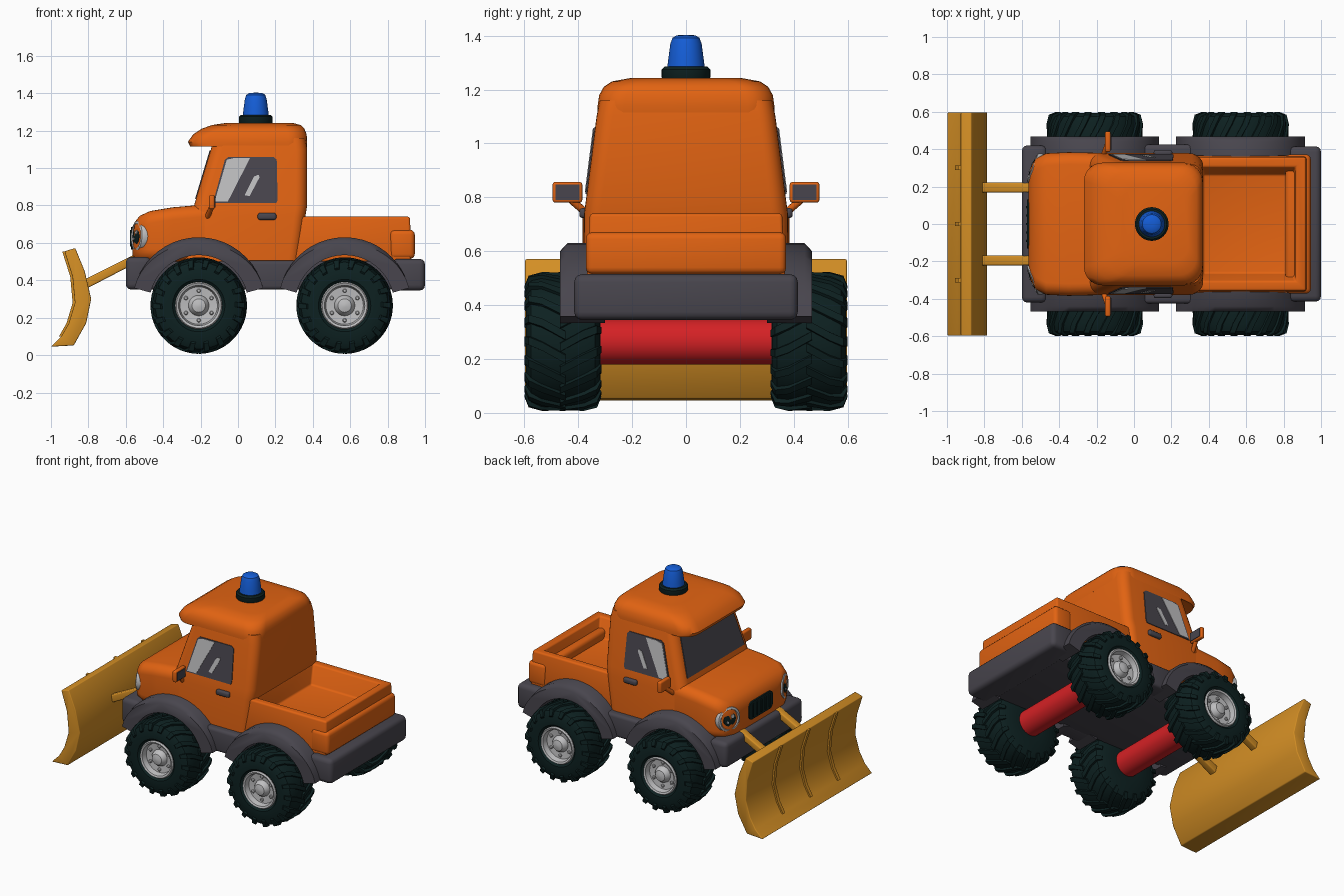
import bpy, bmesh
from math import pi, sin, cos, radians
from mathutils import Matrix, Vector

if "Cube" in bpy.data.objects:
    bpy.data.objects.remove(bpy.data.objects["Cube"])


def material(name, r, g, b):
    m = bpy.data.materials.new(name)
    m.use_nodes = True
    m.diffuse_color = (r, g, b, 1)
    m.node_tree.nodes["Principled BSDF"].inputs["Base Color"].default_value = (r, g, b, 1)
    return m


ORANGE = material("orange paint", 0.76, 0.125, 0.006)
GREY = material("dark grey plastic", 0.065, 0.06, 0.075)
RUBBER = material("black rubber", 0.004, 0.015, 0.015)
YELLOW = material("plough yellow", 0.65, 0.27, 0.018)
RED = material("axle red", 0.66, 0.015, 0.018)
BLUE = material("beacon blue", 0.007, 0.11, 0.68)
SILVER = material("light grey", 0.52, 0.52, 0.53)


def finish(name, bm, mat, bevel=0.0, angle=35):
    bmesh.ops.recalc_face_normals(bm, faces=bm.faces)
    if bevel:
        sharp = [e for e in bm.edges if len(e.link_faces) == 2 and e.calc_face_angle() > 0.5]
        bmesh.ops.bevel(bm, geom=sharp, offset=bevel, segments=3, profile=0.5,
                        affect='EDGES', clamp_overlap=True)
    me = bpy.data.meshes.new(name)
    bm.to_mesh(me)
    bm.free()
    me.materials.append(mat)
    ob = bpy.data.objects.new(name, me)
    bpy.context.collection.objects.link(ob)
    bpy.ops.object.select_all(action='DESELECT')
    ob.select_set(True)
    bpy.context.view_layer.objects.active = ob
    bpy.ops.object.shade_smooth_by_angle(angle=radians(angle))
    return ob


def loft(bm, rings, mtx=Matrix()):
    rows = [[bm.verts.new(mtx @ Vector(p)) for p in ring] for ring in rings]
    n = len(rows[0])
    for a, b in zip(rows, rows[1:]):
        for i in range(n):
            bm.faces.new((a[i], a[(i + 1) % n], b[(i + 1) % n], b[i]))
    bm.faces.new(rows[0])
    bm.faces.new(rows[-1])


def lathe(name, profile, mat, mtx, steps=40):
    bm = bmesh.new()
    turn = [2 * pi * i / steps for i in range(steps)]
    loft(bm, [[(r * cos(a), r * sin(a), h) for a in turn] for r, h in profile], mtx)
    return finish(name, bm, mat)


def box(name, x, y, z, mat, bevel=0.02):
    bm = bmesh.new()
    loft(bm, [[(x[0], y[0], h), (x[1], y[0], h), (x[1], y[1], h), (x[0], y[1], h)] for h in z])
    return finish(name, bm, mat, bevel)


def prism(name, pts, place, low, high, mat, bevel=0.0):
    """Extrude a flat outline; place(u, v, depth) gives the position."""
    bm = bmesh.new()
    loft(bm, [[place(u, v, d) for u, v in pts] for d in (low, high)])
    return finish(name, bm, mat, bevel)


def rounded(a0, a1, b0, b1, r, n=6):
    ring = []
    for k, (ca, cb) in enumerate(((a1 - r, b1 - r), (a0 + r, b1 - r), (a0 + r, b0 + r), (a1 - r, b0 + r))):
        for i in range(n + 1):
            t = (k + i / n) * pi / 2
            ring.append((ca + r * cos(t), cb + r * sin(t)))
    return ring


def at(x, y, z, direction):
    return Matrix.Translation((x, y, z)) @ Vector(direction).to_track_quat('Z', 'Y').to_matrix().to_4x4()


# Cab and overhanging roof
def cab_part(name, sections, r):
    bm = bmesh.new()
    loft(bm, [[(x, y, z) for x, y in rounded(x0, x1, -w, w, r)] for z, x0, x1, w in sections])
    return finish(name, bm, ORANGE, 0, 50)


cab_part("cab", [(0.5, -0.3, 0.33, 0.38), (0.74, -0.25, 0.36, 0.378), (0.8, -0.235, 0.37, 0.37),
                 (1.1, -0.145, 0.37, 0.332), (1.16, -0.13, 0.36, 0.32)], 0.06)
cab_part("roof", [(1.125, -0.2, 0.355, 0.315), (1.115, -0.255, 0.368, 0.328), (1.14, -0.268, 0.37, 0.328),
                  (1.18, -0.24, 0.367, 0.322), (1.21, -0.195, 0.355, 0.305), (1.23, -0.14, 0.335, 0.275),
                  (1.242, -0.06, 0.29, 0.21)], 0.1)

# Bonnet
bm = bmesh.new()
loft(bm, [[(x, y, z) for y, z in rounded(-w, w, z0, z1, 0.065)] for x, w, z0, z1 in (
    (-0.565, 0.24, 0.53, 0.67), (-0.553, 0.3, 0.51, 0.71), (-0.525, 0.35, 0.5, 0.745),
    (-0.47, 0.378, 0.5, 0.77), (-0.35, 0.384, 0.5, 0.79), (-0.18, 0.38, 0.5, 0.805))])
finish("bonnet", bm, ORANGE, 0, 50)

# Open load bed with sloping inner walls
bm = bmesh.new()
loft(bm, [[(x0, -w, z), (x1, -w, z), (x1, w, z), (x0, w, z)] for z, x0, x1, w in (
    (0.5, 0.3, 0.925, 0.368), (0.74, 0.3, 0.92, 0.357), (0.74, 0.36, 0.865, 0.305), (0.61, 0.37, 0.85, 0.265))])
finish("load_bed", bm, ORANGE, 0.012)
box("tailgate_bulge", (0.81, 0.945), (-0.372, 0.372), (0.515, 0.67), ORANGE, 0.025)

# Chassis and bumpers
box("chassis", (-0.56, 0.95), (-0.33, 0.33), (0.35, 0.51), GREY)
box("front_bumper", (-0.6, -0.465), (-0.42, 0.42), (0.35, 0.525), GREY, 0.03)
box("rear_bumper", (0.825, 1.0), (-0.415, 0.415), (0.345, 0.515), GREY, 0.03)

# Windscreen and grille
prism("windscreen", [(-0.31, 0.835), (0.31, 0.835), (0.275, 1.095), (-0.275, 1.095)],
      lambda y, z, d: (-0.235 + (z - 0.8) * 0.3 - d, y, z), -0.01, 0.005, GREY)
prism("grille", rounded(-0.13, 0.13, 0.565, 0.685, 0.035),
      lambda y, z, d: (-0.565 - d, y, z), -0.02, 0.006, RUBBER)
for i in range(5):
    y = (i - 2) * 0.045
    box("grille_bar", (-0.578, -0.565), (y - 0.006, y + 0.006), (0.58, 0.67), RUBBER, 0.003)

# Beacon
lathe("beacon_base", [(0.085, 1.235), (0.09, 1.245), (0.09, 1.275), (0.08, 1.285)], RUBBER,
      Matrix.Translation((0.095, 0, 0)))
lathe("beacon_lamp", [(0.07, 1.28), (0.066, 1.31), (0.058, 1.37), (0.05, 1.392), (0.035, 1.401), (0.01, 1.403)],
      BLUE, Matrix.Translation((0.095, 0, 0)))

# Plough blade, ribs and arms
FRONT = [(-1.0, 0.045), (-0.945, 0.1), (-0.905, 0.17), (-0.872, 0.28), (-0.885, 0.42), (-0.928, 0.555)]
BACK = [(-0.87, 0.572), (-0.82, 0.45), (-0.785, 0.3), (-0.812, 0.17), (-0.878, 0.052)]


def along_y(x, z, d):
    return (x, d, z)


prism("plough_blade", FRONT + BACK, along_y, -0.597, 0.597, YELLOW, 0.006)
for y in (-0.3, 0, 0.3):
    prism("plough_rib", [(x - 0.012, z) for x, z in FRONT[1:]] + [(x + 0.02, z) for x, z in FRONT[:0:-1]],
          along_y, y - 0.012, y + 0.012, YELLOW)
for s in (-1, 1):
    prism("plough_arm", [(-0.83, 0.345), (-0.56, 0.485), (-0.56, 0.535), (-0.83, 0.4)], along_y,
          s * 0.195 - 0.026, s * 0.195 + 0.026, YELLOW, 0.008)


# Parts that repeat on both sides
def wheel(x, s):
    axis = at(x, s * 0.457, 0.265, (0, s, 0))
    lathe("tyre", [(0.1, -0.14), (0.2, -0.138), (0.23, -0.12), (0.244, -0.08), (0.246, 0.08), (0.232, 0.118),
                   (0.2, 0.136), (0.14, 0.134), (0.125, 0.12), (0.12, 0.05)], RUBBER, axis, 48)
    # Angled tread lugs wrapping over the shoulders
    bm = bmesh.new()
    path = [(-0.01, 0.24, 0.258, 0), (0.075, 0.24, 0.258, 0.19), (0.115, 0.225, 0.246, 0.27), (0.128, 0.185, 0.205, 0.29)]
    for side in (-1, 1):
        for i in range(18):
            start = (i + side * 0.25) * 2 * pi / 18
            rings = []
            for k, (h, r_in, r_out, turn) in enumerate(path):
                out = h + (0, 0.002, 0.012, 0.015)[k]
                rings.append([(r * cos(start + turn + t), r * sin(start + turn + t), side * v)
                              for r, v, t in ((r_in, h, -0.075), (r_out, out, -0.06),
                                              (r_out, out, 0.06), (r_in, h, 0.075))])
            loft(bm, rings, axis)
    finish("tyre_tread", bm, RUBBER)
    lathe("wheel_rim", [(0.12, 0.05), (0.126, 0.125), (0.12, 0.135), (0.108, 0.13), (0.1, 0.095), (0.055, 0.09),
                        (0.05, 0.108), (0.036, 0.125), (0.01, 0.132)], SILVER, axis)
    for i in range(6):
        a = i * pi / 3 + pi / 6
        bolt = axis @ Matrix.Translation((0.079 * cos(a), 0.079 * sin(a), 0))
        lathe("wheel_bolt", [(0.011, 0.08), (0.011, 0.1), (0.007, 0.105)], SILVER, bolt, 10)


def fender(x, s):
    bm = bmesh.new()
    arc = [radians(14 + 152 * i / 20) for i in range(21)]
    pts = [(x + 0.355 * cos(a), 0.272 + 0.358 * sin(a)) for a in arc]
    pts += [(x + 0.265 * cos(a), 0.27 + 0.265 * sin(a)) for a in reversed(arc)]
    loft(bm, [[(px, s * d, pz) for px, pz in pts] for d in (0.3, 0.44)]
         + [[(px, s * 0.468, pz - 0.03 * max(0, (pz - 0.4) / 0.23)) if i < 21 else (px, s * 0.468, pz)
             for i, (px, pz) in enumerate(pts)]])
    finish("fender", bm, GREY, 0, 50)


for s in (-1, 1):
    for x in (-0.21, 0.57):
        wheel(x, s)
        fender(x, s)
    box("sill", (0.04, 0.32), sorted((s * 0.3, s * 0.425)), (0.35, 0.505), GREY)

    # Side window with shine stripes, placed on the sloping cab wall
    def wall(x, z, d):
        return (x, s * (0.37 - (z - 0.8) * 0.127 + d), z)

    prism("side_window", [(-0.135, 0.812), (0.205, 0.812), (0.212, 0.83), (0.207, 1.045), (0.19, 1.06),
                          (-0.05, 1.06), (-0.07, 1.045)], wall, -0.01, 0.005, GREY)
    prism("window_shine", [(-0.125, 0.82), (-0.055, 0.82), (0.065, 1.055), (-0.015, 1.055), (-0.06, 1.045)],
          wall, 0, 0.008, SILVER)
    prism("window_shine_small", [(0.035, 0.855), (0.062, 0.85), (0.115, 0.95), (0.11, 0.965), (0.085, 0.955)],
          wall, 0, 0.008, SILVER)
    box("door_handle", (0.105, 0.205), sorted((s * 0.365, s * 0.396)), (0.723, 0.76), GREY, 0.012)

    # Wing mirror
    box("mirror_housing", (-0.155, -0.125), sorted((s * 0.385, s * 0.495)), (0.78, 0.857), ORANGE, 0.01)
    box("mirror_glass", (-0.13, -0.121), sorted((s * 0.395, s * 0.485)), (0.79, 0.847), GREY, 0)
    lathe("mirror_arm", [(0.014, 0), (0.014, 0.085)], ORANGE, at(-0.165, s * 0.362, 0.735, (0.25, s * 0.7, 0.6)), 12)

    # Headlight, turned slightly outwards
    lamp = at(-0.515, s * 0.292, 0.635, (-1, s * 0.4, 0.05))
    lathe("headlight", [(0.085, -0.03), (0.087, 0.015), (0.08, 0.03), (0.068, 0.034), (0.06, 0.026), (0.01, 0.03)],
          SILVER, lamp)
    lathe("headlight_lens", [(0.047, 0.02), (0.045, 0.034), (0.03, 0.037), (0.01, 0.038)], RUBBER, lamp, 24)
    for u, v, r in ((0.018, 0.02, 0.012), (-0.018, -0.015, 0.008)):
        lathe("headlight_glint", [(r, 0.03), (r, 0.041)], SILVER, lamp @ Matrix.Translation((u, v, 0)), 12)

# Axles
for x in (-0.21, 0.57):
    lathe("axle", [(0.086, -0.38), (0.086, 0.38)], RED, at(x, 0, 0.265, (0, 1, 0)))
